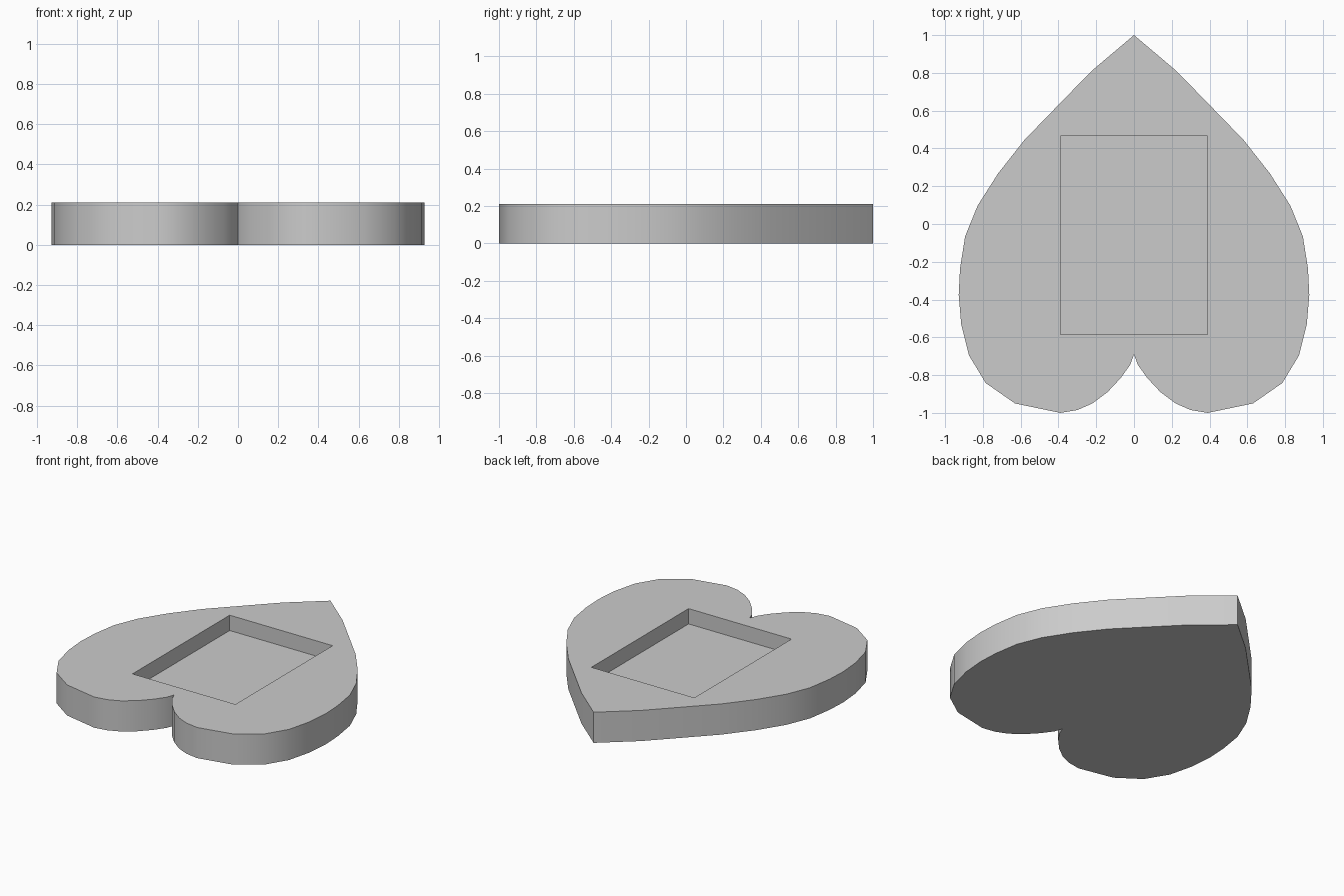
import bpy
import bmesh
import math

cube = bpy.data.objects.get("Cube")
if cube:
    bpy.data.objects.remove(cube, do_unlink=True)

HEIGHT = 0.21
FLOOR = 0.105

# Single grey material
grey = bpy.data.materials.new("plain grey")
grey.use_nodes = True
colour = (0.6, 0.6, 0.6, 1)
grey.diffuse_color = colour
grey.node_tree.nodes["Principled BSDF"].inputs["Base Color"].default_value = colour


def prism(name, outline, bottom, top):
    """Extrude a closed outline between two heights."""
    bm = bmesh.new()
    base = bm.faces.new([bm.verts.new((x, y, bottom)) for x, y in outline])
    side = bmesh.ops.extrude_face_region(bm, geom=[base], use_keep_orig=True)
    moved = [v for v in side["geom"] if isinstance(v, bmesh.types.BMVert)]
    bmesh.ops.translate(bm, verts=moved, vec=(0, 0, top - bottom))
    bmesh.ops.recalc_face_normals(bm, faces=bm.faces)
    mesh = bpy.data.meshes.new(name)
    bm.to_mesh(mesh)
    bm.free()
    mesh.materials.append(grey)
    obj = bpy.data.objects.new(name, mesh)
    bpy.context.collection.objects.link(obj)
    return obj


# Heart plate: half outline from tip to notch, mirrored across x
half = [(0, 1), (0.225, 0.81), (0.415, 0.615), (0.58, 0.445), (0.72, 0.267),
        (0.828, 0.097), (0.894, -0.065), (0.921, -0.235), (0.928, -0.375),
        (0.915, -0.53), (0.874, -0.695), (0.785, -0.842), (0.63, -0.95),
        (0.39, -1), (0.3, -0.985), (0.22, -0.95), (0.14, -0.89),
        (0.07, -0.815), (0.02, -0.745), (0, -0.69)]
outline = half + [(-x, y) for x, y in reversed(half[1:-1])]
heart = prism("heart_plate", outline, 0, HEIGHT)

# Rectangular pocket cut into the top
corners = [(-0.39, -0.585), (0.39, -0.585), (0.39, 0.467), (-0.39, 0.467)]
cutter = prism("pocket_cutter", corners, FLOOR, HEIGHT + 0.1)
cutter.hide_render = True

bpy.ops.object.select_all(action="DESELECT")
heart.select_set(True)
bpy.context.view_layer.objects.active = heart
cut = heart.modifiers.new("pocket", "BOOLEAN")
cut.object = cutter
cut.operation = "DIFFERENCE"
cut.solver = "EXACT"
bpy.ops.object.modifier_apply(modifier=cut.name)
bpy.data.objects.remove(cutter, do_unlink=True)

# Smooth rim with crisp edges
bpy.ops.object.shade_smooth_by_angle(angle=math.radians(30))
